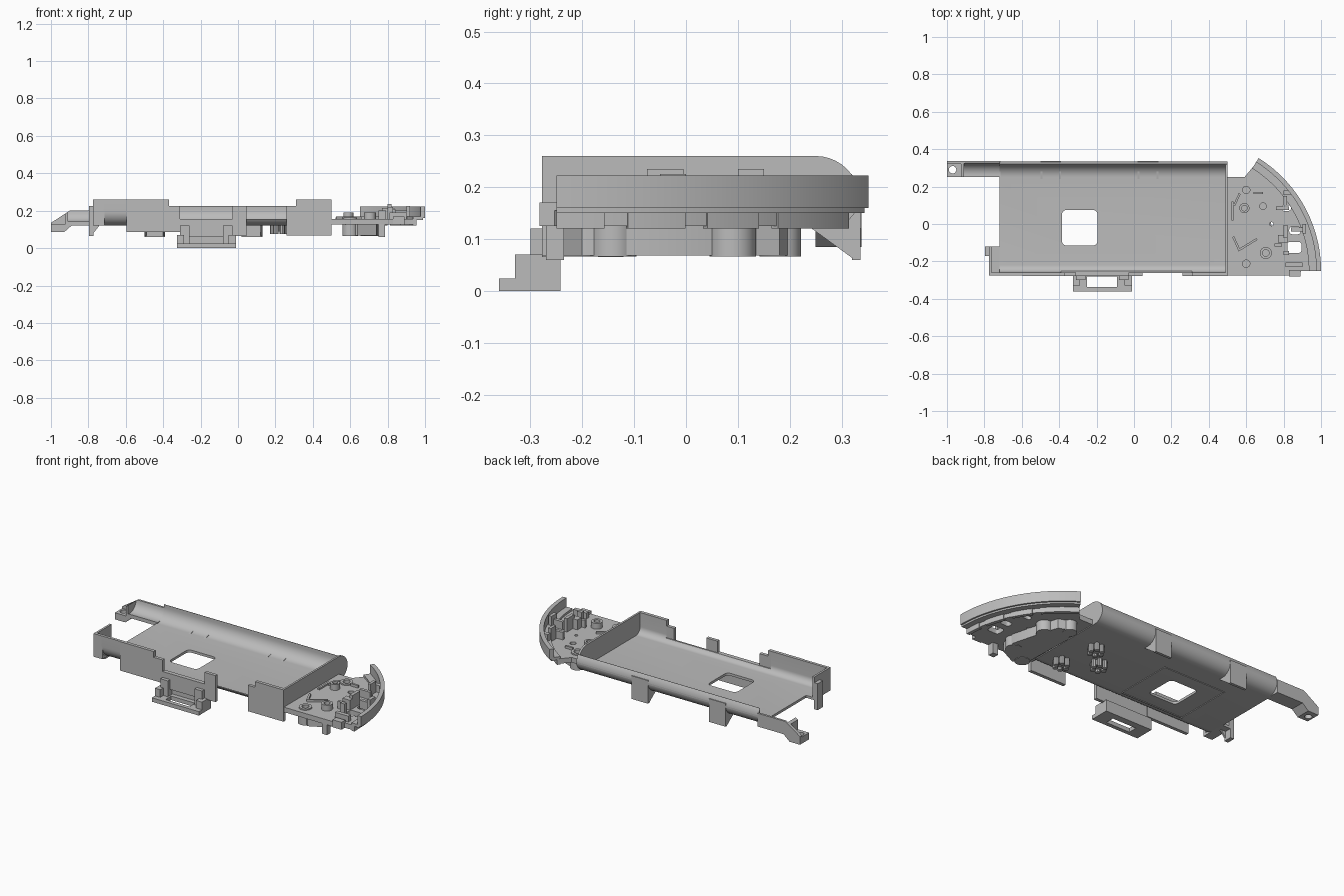
import bpy, bmesh, math
from mathutils import Vector

old = bpy.data.objects.get("Cube")
if old:
    bpy.data.objects.remove(old, do_unlink=True)

grey = bpy.data.materials.new("moulded grey")
grey.use_nodes = True
GREY = (0.5, 0.5, 0.5, 1)
grey.diffuse_color = GREY
grey.node_tree.nodes["Principled BSDF"].inputs["Base Color"].default_value = GREY
parts = []


def prism(name, pts, a, b, axis="z"):
    """Extrude a closed outline along an axis from a to b."""
    place = {"x": lambda u, v, w: (w, u, v),
             "y": lambda u, v, w: (u, w, v),
             "z": lambda u, v, w: (u, v, w)}[axis]
    bm = bmesh.new()
    face = bm.faces.new([bm.verts.new(place(u, v, a)) for u, v in pts])
    new = bmesh.ops.extrude_face_region(bm, geom=[face])["geom"]
    move = Vector(place(0, 0, b - a))
    bmesh.ops.translate(bm, vec=move, verts=[g for g in new if isinstance(g, bmesh.types.BMVert)])
    bmesh.ops.recalc_face_normals(bm, faces=bm.faces)
    mesh = bpy.data.meshes.new(name)
    bm.to_mesh(mesh)
    bm.free()
    mesh.materials.append(grey)
    ob = bpy.data.objects.new(name, mesh)
    bpy.context.collection.objects.link(ob)
    parts.append(ob)
    return ob


def arc(cx, cy, r, start, end, n=10):
    angles = [math.radians(start + (end - start) * i / n) for i in range(n + 1)]
    return [(cx + r * math.cos(t), cy + r * math.sin(t)) for t in angles]


def box(name, x0, x1, y0, y1, z0, z1):
    return prism(name, [(x0, y0), (x1, y0), (x1, y1), (x0, y1)], z0, z1)


def disc(name, x, y, r, z0, z1, n=24):
    return prism(name, arc(x, y, r, 0, 360 - 360 / n, n - 1), z0, z1)


def rounded(x0, x1, y0, y1, r):
    return (arc(x1 - r, y1 - r, r, 0, 90, 5) + arc(x0 + r, y1 - r, r, 90, 180, 5)
            + arc(x0 + r, y0 + r, r, 180, 270, 5) + arc(x1 - r, y0 + r, r, 270, 360, 5))


def cut(target, cutters):
    """Subtract the cutters from the target, then discard them."""
    for c in cutters:
        mod = target.modifiers.new("cut", "BOOLEAN")
        mod.operation, mod.solver, mod.object = "DIFFERENCE", "EXACT", c
    bpy.context.view_layer.update()
    graph = bpy.context.evaluated_depsgraph_get()
    mesh = bpy.data.meshes.new_from_object(target.evaluated_get(graph))
    target.modifiers.clear()
    target.data = mesh
    for c in cutters:
        parts.remove(c)
        bpy.data.objects.remove(c, do_unlink=True)


# Tray shell with rounded long sides
outer = (arc(.25, .175, .085, 36, 0, 4) + arc(.27, .185, .065, 0, -90)
         + arc(-.2, .195, .075, -90, -180) + [(-.275, .26)])
inner = ([(-.258, .26)] + arc(-.218, .175, .04, 180, 270) + arc(.25, .205, .07, 270, 360) + [(.32, .225)])
tray = prism("tray", outer + inner, -.72, .5, "x")
cut(tray, [box("window", -.39, .31, -.4, -.2, .155, .4),
           prism("hole", rounded(-.385, -.195, -.115, .075, .025), 0, .3)])

# Raised end walls
end = [(-.275, .26)] + arc(.25, .175, .085, 90, 0) + arc(.27, .185, .065, 0, -90) + arc(-.2, .195, .075, -90, -180)
prism("right_end_wall", end, .488, .5, "x")
left_wall = prism("left_end_wall", end, -.722, -.71, "x")
cut(left_wall, [box("dip", -.8, -.6, -.1, .5, .235, .4)])

# Flat outer panels on the front
box("front_left_panel", -.595, -.37, -.278, -.258, .085, .26)
box("front_left_step", -.375, -.31, -.278, -.258, .085, .225)
box("front_right_panel", .31, .5, -.278, -.258, .068, .26)
box("front_right_step", .26, .315, -.278, -.258, .068, .225)
box("front_post", -.03, .045, -.278, -.258, .065, .225)

# Left corner pocket with a hooked clip
box("pocket_front", -.775, -.715, -.275, -.258, .12, .26)
box("pocket_side", -.775, -.762, -.275, -.12, .12, .26)
box("pocket_floor", -.775, -.715, -.275, -.12, .12, .135)
box("pocket_clip", -.797, -.772, -.17, -.12, .065, .225)
prism("clip_gusset", [(-.797, .065), (-.785, .065), (-.74, .122), (-.797, .122)], -.17, -.16, "y")

# Hanging latch frame at the front
box("latch_plate", -.31, -.03, -.278, -.26, .06, .155)
frame = prism("latch_frame", [(-.36, 0), (-.242, 0), (-.242, .07), (-.33, .07), (-.33, .024), (-.36, .024)],
              -.325, -.01, "x")
cut(frame, [box("slot", -.25, -.09, -.336, -.282, -.1, .2),
            box("relief", -.29, -.05, -.35, -.255, .024, .2)])
for x in (-.31, -.08):
    box("latch_rib", x, x + .05, -.3, -.262, .02, .12)

# Rear tabs with gussets
for x in (-.5, .02):
    box("rear_tab", x, x + .11, .32, .336, .06, .2)
    for gx in (x, x + .1):
        prism("rear_gusset", [(.325, .06), (.24, .122), (.24, .135), (.325, .15)], gx, gx + .01, "x")

# Screw ear at the left rear corner
ear = prism("screw_ear", [(-1, .085), (-.93, .085), (-.89, .12), (-.715, .12), (-.715, .2), (-.9, .2), (-1, .135)],
            .25, .338, "y")
scoop = prism("scoop", arc(.265, .2, .06, 180, 360, 12), -.91, -.6, "x")
cut(ear, [scoop, disc("ear_hole", -.97, .29, .02, 0, .4), box("ear_step", -1.1, -.925, .2, .32, .125, .3)])

# Raised frame and ring clusters on the underside
for a, b, c, d in ((-.5, -.08, -.2, -.195), (-.5, -.08, .155, .16), (-.5, -.495, -.2, .16), (-.085, -.08, -.2, .16)):
    box("underside_line", a, b, c, d, .116, .124)
for cx, cy in ((.34, .09), (.39, -.14), (.22, -.03)):
    for px, py in arc(cx, cy, .034, 0, 300, 5):
        disc("underside_peg", px, py, .014, .075, .125, 8)
    disc("underside_ring", cx, cy, .03, .09, .125)

# Sensor board with a curved outer edge
CX, CY = .29, -.25
board = prism("board", [(.49, .25), (.49, -.275), (.83, -.275), (.9, -.25)] + arc(CX, CY, .66, 0, 58, 24) + [(.59, .25)],
              .125, .155)
holes = [disc("screw_hole", x, y, .02, 0, .3) for x, y in ((.6, .182), (.6, -.212))]
holes += [prism("opening", rounded(x, x + w, y, y + h, .015), .1, .3)
          for x, y, w, h in ((.82, -.155, .075, .06), (.83, -.055, .06, .04), (.79, .07, .05, .03))]
holes += [disc("small_hole", x, y, r, 0, .3, 16) for x, y, r in ((.69, .095, .018), (.735, 0, .01))]
cut(board, holes)

# Curved bumper and the skirt segments beneath it
prism("bumper", arc(CX, CY, .71, 0, 58, 36) + arc(CX, CY, .685, 58, 0, 36), .16, .222)
prism("bumper_ledge", arc(CX, CY, .7, 0, 58, 36) + arc(CX, CY, .645, 58, 0, 36), .15, .168)
for a, b in ((0, 8), (12, 22), (26, 36), (40, 58)):
    prism("bumper_skirt", arc(CX, CY, .665, a, b) + arc(CX, CY, .645, b, a), .12, .165)

# Lobed boss below the board
boss = prism("lower_boss", [(.57, -.21), (.64, -.25), (.74, -.2), (.76, -.1), (.72, .05), (.68, .18), (.6, .21), (.56, .12)],
             .068, .128)
lobes = [(.6, .182, .04), (.6, -.212, .042), (.72, -.14, .045), (.7, .09, .045)]
for x, y, r in lobes:
    disc("boss_lobe", x, y, r, .066, .128)
box("board_peg", .75, .785, -.27, -.235, .06, .13)
box("board_foot", .83, .89, -.282, -.245, .125, .17)

# Hollow posts and screw collars on the board
for x, y, r, z in ((.59, .085, .027, .19), (.705, -.155, .032, .19), (.6, .182, .036, .163), (.6, -.212, .036, .163)):
    post = disc("collar", x, y, r, .15, z)
    cut(post, [disc("bore", x, y, r * .55, .1, .3)])

# Component holders
for x, y, w, d, z in ((.76, .075, .07, .018, .2), (.8, .1, .018, .05, .235), (.8, .155, .04, .025, .21),
                      (.77, -.1, .05, .04, .215), (.8, -.075, .02, .07, .235), (.75, -.12, .04, .016, .2),
                      (.84, -.04, .08, .02, .2), (.9, -.05, .02, .05, .225), (.8, -.165, .03, .02, .22),
                      (.81, -.23, .09, .025, .19), (.64, .16, .05, .012, .17), (.52, .02, .012, .1, .165)):
    box("holder", x, x + w, y, y + d, .15, z)

# Angled ribs on the board
prism("angled_rib", [(.525, -.07), (.535, -.065), (.565, -.13), (.655, -.075), (.66, -.085), (.56, -.147)], .15, .168)
prism("short_rib", [(.53, .1), (.54, .095), (.57, .16), (.56, .165)], .15, .168)

# Smooth curved parts, keep sharp edges
bpy.ops.object.select_all(action="DESELECT")
for ob in parts:
    ob.select_set(True)
bpy.context.view_layer.objects.active = tray
bpy.ops.object.shade_smooth_by_angle(angle=math.radians(30))
